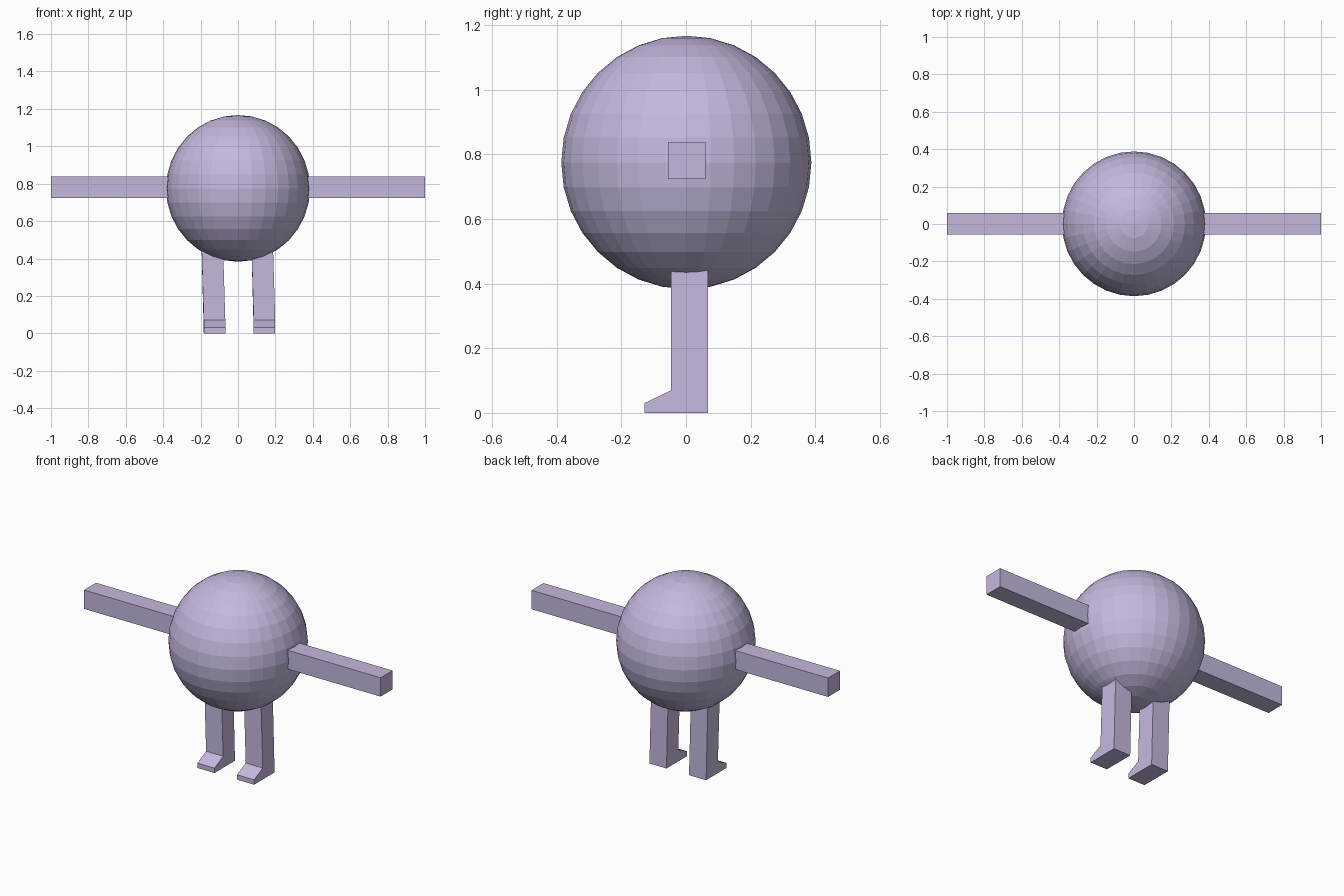
import bpy, bmesh
from mathutils import Matrix

if "Cube" in bpy.data.objects:
    bpy.data.objects.remove(bpy.data.objects["Cube"])

lilac = bpy.data.materials.new("lilac")
lilac.diffuse_color = (0.56, 0.48, 0.73, 1)
lilac.use_nodes = True
lilac.node_tree.nodes["Principled BSDF"].inputs["Base Color"].default_value = lilac.diffuse_color


def finish(name, bm):
    bmesh.ops.recalc_face_normals(bm, faces=bm.faces)
    mesh = bpy.data.meshes.new(name)
    bm.to_mesh(mesh)
    bm.free()
    mesh.materials.append(lilac)
    obj = bpy.data.objects.new(name, mesh)
    bpy.context.collection.objects.link(obj)
    return obj


def box(name, lo, hi):
    bm = bmesh.new()
    size = [h - l for l, h in zip(lo, hi)]
    mid = [(h + l) / 2 for l, h in zip(lo, hi)]
    bmesh.ops.create_cube(bm, size=1, matrix=Matrix.Translation(mid) @ Matrix.Diagonal((*size, 1)))
    return finish(name, bm)


# Faceted ball body
bm = bmesh.new()
bmesh.ops.create_uvsphere(bm, u_segments=32, v_segments=16, radius=1,
                          matrix=Matrix.Translation((0, 0.001, 0.775)) @ Matrix.Diagonal((0.385, 0.387, 0.392, 1)))
finish("body", bm)

# Straight square arms
box("left_arm", (-1, -0.055, 0.723), (-0.3, 0.06, 0.838))
box("right_arm", (0.3, -0.055, 0.723), (1, 0.06, 0.838))

# Legs with wedge feet: side profile (y, z) extruded across x, both leaning the same way
profile = [(0.068, 0), (-0.129, 0), (-0.129, 0.03), (-0.046, 0.07), (-0.046, 0.5), (0.068, 0.5)]
for name, x in (("left_leg", -0.183), ("right_leg", 0.084)):
    bm = bmesh.new()
    lean = lambda z: -0.013 if z > 0.4 else 0
    rows = [[bm.verts.new((x + w + lean(z), y, z)) for y, z in profile] for w in (0, 0.115)]
    for row in rows:
        bm.faces.new(row)
    for i in range(len(profile)):
        j = (i + 1) % len(profile)
        bm.faces.new((rows[0][i], rows[0][j], rows[1][j], rows[1][i]))
    finish(name, bm)
